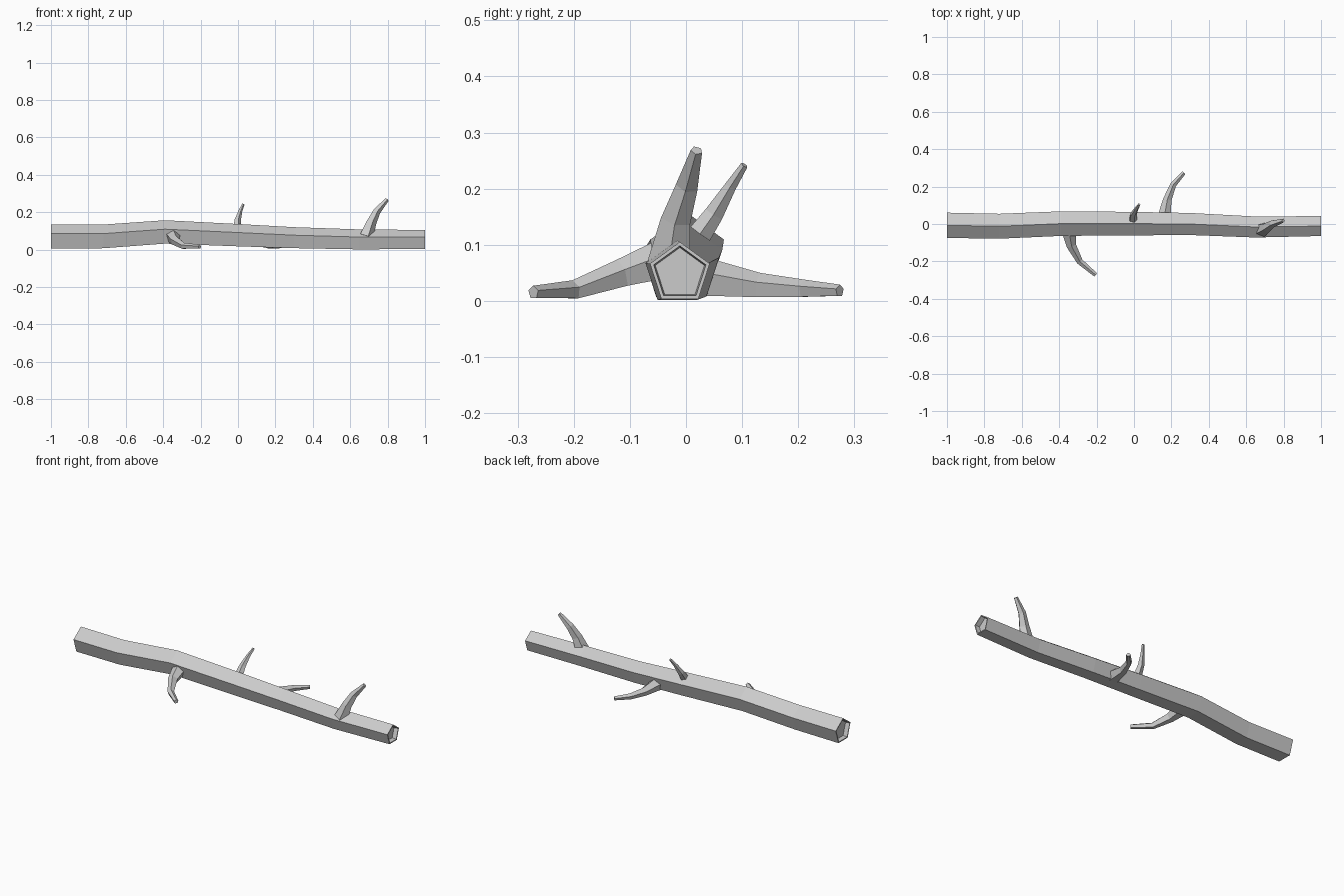
import bpy, bmesh, math
from mathutils import Vector

cube = bpy.data.objects.get("Cube")
if cube:
    bpy.data.objects.remove(cube, do_unlink=True)

grey = bpy.data.materials.new("weathered grey")
grey.use_nodes = True
colour = (0.6, 0.6, 0.6, 1)
grey.diffuse_color = colour
grey.node_tree.nodes["Principled BSDF"].inputs["Base Color"].default_value = colour


def tube(name, stations, up, axis=None, hollow=0.0, sides=5):
    """Sweep a faceted ring through (x, y, z, radius) stations."""
    bm = bmesh.new()
    points = [Vector(s[:3]) for s in stations]
    rings = []
    for i, (p, s) in enumerate(zip(points, stations)):
        tangent = axis or points[min(i + 1, len(points) - 1)] - points[max(i - 1, 0)]
        tangent = tangent.normalized()
        side = tangent.cross(up).normalized()
        top = side.cross(tangent)
        ring = []
        for k in range(sides):
            a = math.tau * k / sides
            ring.append(bm.verts.new(p + s[3] * (math.cos(a) * top + math.sin(a) * side)))
        rings.append(ring)
    for a, b in zip(rings, rings[1:]):
        for k in range(sides):
            n = (k + 1) % sides
            bm.faces.new((a[k], a[n], b[n], b[k]))
    caps = [bm.faces.new(rings[0]), bm.faces.new(rings[-1])]
    bmesh.ops.recalc_face_normals(bm, faces=bm.faces)
    # Thin rim around a sunken end
    if hollow:
        for cap in caps:
            bmesh.ops.inset_region(bm, faces=[cap], thickness=0.007)
            bmesh.ops.inset_region(bm, faces=[cap], thickness=0.003, depth=-hollow)
    mesh = bpy.data.meshes.new(name)
    bm.to_mesh(mesh)
    bm.free()
    mesh.materials.append(grey)
    obj = bpy.data.objects.new(name, mesh)
    bpy.context.collection.objects.link(obj)
    return obj


X, Z = Vector((1, 0, 0)), Vector((0, 0, 1))

# Gently bent main log
tube("log", [
    (-1, -0.007, 0.064, 0.071), (-0.72, -0.012, 0.064, 0.070),
    (-0.39, 0.002, 0.088, 0.069), (0, 0.002, 0.071, 0.066),
    (0.3, 0, 0.058, 0.062), (0.65, -0.016, 0.049, 0.059),
    (1, -0.011, 0.049, 0.056)], Z, axis=X, hollow=0.025)

# Side twigs drooping to the ground
tube("front_twig", [
    (-0.35, -0.03, 0.075, 0.040), (-0.335, -0.115, 0.048, 0.027),
    (-0.29, -0.2, 0.019, 0.018), (-0.205, -0.272, 0.015, 0.012)], Z)
tube("back_twig", [
    (0.16, 0.03, 0.04, 0.038), (0.178, 0.13, 0.026, 0.024),
    (0.21, 0.21, 0.021, 0.017), (0.267, 0.274, 0.018, 0.011)], Z)

# Upright twigs
tube("middle_twig", [
    (-0.006, 0.015, 0.105, 0.024), (-0.003, 0.05, 0.155, 0.018),
    (0.012, 0.08, 0.205, 0.011), (0.028, 0.104, 0.242, 0.007)], X)
tube("end_twig", [
    (0.685, -0.03, 0.07, 0.040), (0.712, -0.018, 0.145, 0.028),
    (0.742, 0.002, 0.205, 0.021), (0.797, 0.019, 0.268, 0.011)], X)
